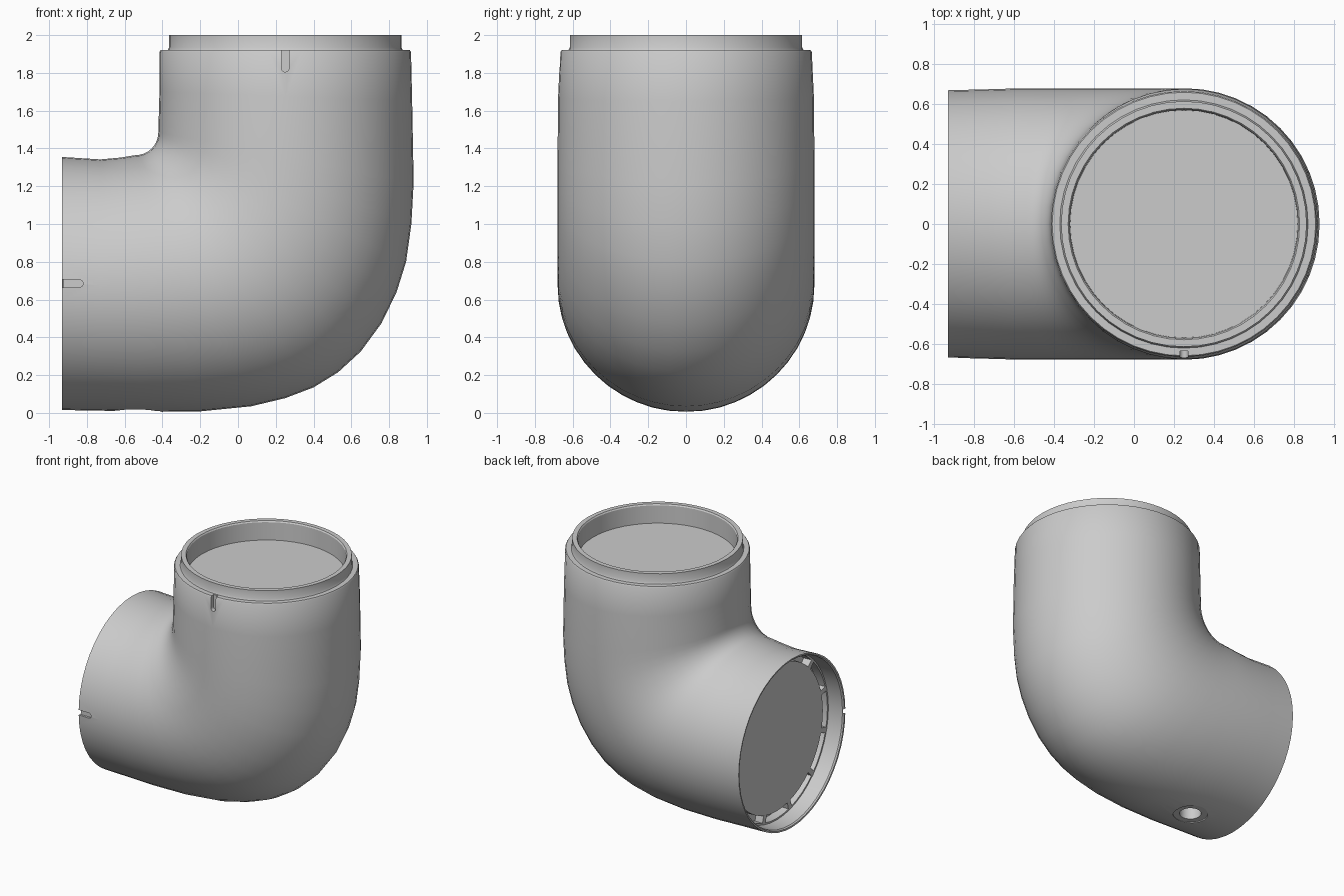
import bpy, bmesh, math
from mathutils import Matrix, Vector

if "Cube" in bpy.data.objects:
    bpy.data.objects.remove(bpy.data.objects["Cube"])

SEG = 48
CX, CZ = 0.25, 0.685      # axis of the upright pipe, axis of the side pipe


def ring(bm, inner, outer, half_width):
    """Elliptical section between a point on the inner and outer bend profile."""
    (ix, iz), (ox, oz) = inner, outer
    verts = []
    for i in range(SEG):
        a = 2 * math.pi * i / SEG
        c, s = math.cos(a), math.sin(a)
        verts.append(bm.verts.new(((ix + ox) / 2 + c * (ix - ox) / 2, s * half_width,
                                   (iz + oz) / 2 + c * (iz - oz) / 2)))
    return verts


def side(x, r):
    return ((x, CZ + r), (x, CZ - r), r)


def upright(z, r):
    return ((CX - r, z), (CX + r, z), r)


def to_object(bm, name):
    bmesh.ops.recalc_face_normals(bm, faces=bm.faces[:])
    mesh = bpy.data.meshes.new(name)
    bm.to_mesh(mesh)
    bm.free()
    obj = bpy.data.objects.new(name, mesh)
    bpy.context.collection.objects.link(obj)
    return obj


def smooth(obj):
    bpy.ops.object.select_all(action='DESELECT')
    obj.select_set(True)
    bpy.context.view_layer.objects.active = obj
    bpy.ops.object.shade_smooth_by_angle(angle=math.radians(32))


def cut(obj, cutter):
    mod = obj.modifiers.new("cut", 'BOOLEAN')
    mod.operation, mod.solver, mod.object = 'DIFFERENCE', 'EXACT', cutter
    bpy.context.view_layer.objects.active = obj
    bpy.ops.object.modifier_apply(modifier=mod.name)
    bpy.data.objects.remove(cutter)


# Side socket: recessed disc, groove, thin lip
sections = [side(-0.80, 0.575), side(-0.73, 0.577), side(-0.73, 0.63), side(-0.80, 0.632),
            side(-0.80, 0.645), side(-0.92, 0.65), side(-0.93, 0.658), side(-0.932, 0.67)]
# Side pipe
sections += [((-0.73, 1.342), (-0.73, 0.012), 0.675), ((-0.62, 1.352), (-0.5, 0.005), 0.68)]
# Bend: tight inner fillet against a wide outer sweep
outer = [(-0.2, 0.008), (0.07, 0.035), (0.25, 0.078), (0.40, 0.135), (0.53, 0.215), (0.65, 0.325),
         (0.76, 0.475), (0.84, 0.64), (0.89, 0.80), (0.918, 1.0), (0.93, 1.22)]
for i, o in enumerate(outer):
    a = math.radians(-90 + 90 * i / (len(outer) - 1))
    sections.append(((-0.54 + 0.118 * math.cos(a), 1.485 + 0.12 * math.sin(a)), o, 0.68))
# Upright pipe, shoulder, collar and inner recess
sections += [((-0.416, 1.70), (0.922, 1.65), 0.677), upright(1.91, 0.666), upright(1.92, 0.66),
             upright(1.92, 0.622), upright(1.935, 0.615), upright(2.0, 0.615),
             upright(2.0, 0.58), upright(1.99, 0.573), upright(1.85, 0.57)]

bm = bmesh.new()
rings = [ring(bm, *s) for s in sections]
for a, b in zip(rings, rings[1:]):
    for i in range(SEG):
        j = (i + 1) % SEG
        bm.faces.new((a[i], a[j], b[j], b[i]))
bm.faces.new(rings[0])
bm.faces.new(rings[-1])
body = to_object(bm, "elbow_pipe")


def cylinder(name, r, depth, loc, rot=None, seg=32):
    bm = bmesh.new()
    m = Matrix.Translation(loc) @ (rot or Matrix.Identity(4))
    bmesh.ops.create_cone(bm, cap_ends=True, segments=seg, radius1=r, radius2=r, depth=depth, matrix=m)
    return to_object(bm, name)


def notch(name, centre, direction):
    """Rounded slot on the front, running out along direction."""
    bm = bmesh.new()
    d, c = Vector(direction), Vector(centre)
    n = Vector((0, 1, 0)).cross(d)
    pts = [c + d * 0.16 + n * 0.02]
    for i in range(9):
        a = math.pi * i / 8
        pts.append(c + n * 0.02 * math.cos(a) - d * 0.02 * math.sin(a))
    pts.append(c + d * 0.16 - n * 0.02)
    face = bm.faces.new([bm.verts.new(p) for p in pts])
    ext = bmesh.ops.extrude_face_region(bm, geom=[face])
    verts = [v for v in ext['geom'] if isinstance(v, bmesh.types.BMVert)]
    bmesh.ops.translate(bm, verts=verts, vec=(0, -0.2, 0))
    return to_object(bm, name)


# Alignment notches on the front, drain hole with spot face underneath
cut(body, notch("upright_notch", (CX, -0.635, 1.825), (0, 0, 1)))
cut(body, notch("side_notch", (-0.84, -0.653, CZ), (-1, 0, 0)))
cut(body, cylinder("spot_face", 0.125, 0.2, (-0.53, 0, -0.08)))
cut(body, cylinder("drain_hole", 0.078, 0.2, (-0.53, 0, 0.01)))
smooth(body)

# Ribs dividing the groove in the side socket into slots
bm = bmesh.new()
for i in range(12):
    m = (Matrix.Translation((-0.767, 0, CZ)) @ Matrix.Rotation(2 * math.pi * (i + 0.5) / 12, 4, 'X')
         @ Matrix.Translation((0, 0, 0.603)) @ Matrix.Diagonal((0.066, 0.04, 0.058, 1)))
    bmesh.ops.create_cube(bm, size=1, matrix=m)
to_object(bm, "socket_ribs")
